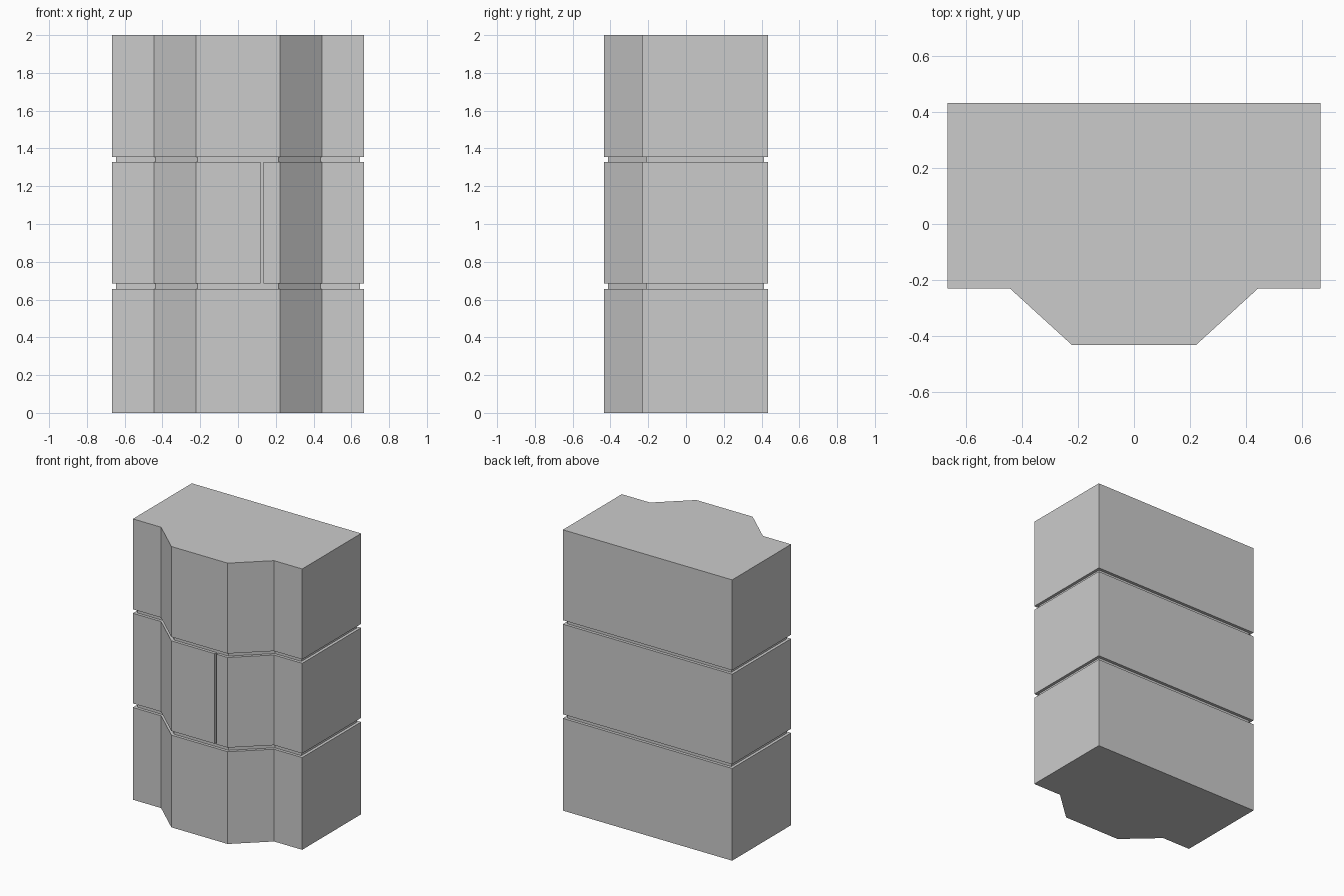
import bpy, bmesh
from mathutils import Vector

if "Cube" in bpy.data.objects:
    bpy.data.objects.remove(bpy.data.objects["Cube"])

GAP = 0.021
# Half of the bow-front outline, front centre to back
HALF = [(0.222, -0.433), (0.445, -0.23), (0.667, -0.23), (0.667, 0.433)]


def outline(half):
    return half + [(-x, y) for x, y in reversed(half)]


def inset(points, d):
    """Move every edge of a counter-clockwise outline inwards by d."""
    result = []
    n = len(points)
    for i in range(n):
        a, b, c = (Vector(points[(i + k) % n]) for k in (-1, 0, 1))
        e1, e2 = (b - a).normalized(), (c - b).normalized()
        n1, n2 = Vector((-e1.y, e1.x)), Vector((-e2.y, e2.x))
        result.append(tuple(b + (n1 + n2) * d / (1 + n1.dot(n2))))
    return result


def prism(name, points, z0, z1):
    bm = bmesh.new()
    base = bm.faces.new([bm.verts.new((x, y, z0)) for x, y in points])
    ext = bmesh.ops.extrude_face_region(bm, geom=[base], use_keep_orig=True)
    top = [v for v in ext["geom"] if isinstance(v, bmesh.types.BMVert)]
    bmesh.ops.translate(bm, verts=top, vec=(0, 0, z1 - z0))
    bmesh.ops.recalc_face_normals(bm, faces=bm.faces)
    mesh = bpy.data.meshes.new(name)
    bm.to_mesh(mesh)
    bm.free()
    obj = bpy.data.objects.new(name, mesh)
    bpy.context.collection.objects.link(obj)
    return obj


body = outline(HALF)

# Middle block has a narrow vertical door slit in its front face
slit = [(0.119, -0.433), (0.119, -0.433 + GAP),
        (0.135, -0.433 + GAP), (0.135, -0.433)]
middle = body + slit

# Three stacked cabinet blocks
prism("lower_block", body, 0.0, 0.657)
prism("middle_block", middle, 0.686, 1.328)
prism("upper_block", body, 1.356, 2.0)

# Recessed bands filling the shadow gaps
core = inset(body, GAP)
prism("lower_recess", core, 0.657, 0.686)
prism("upper_recess", core, 1.328, 1.356)
